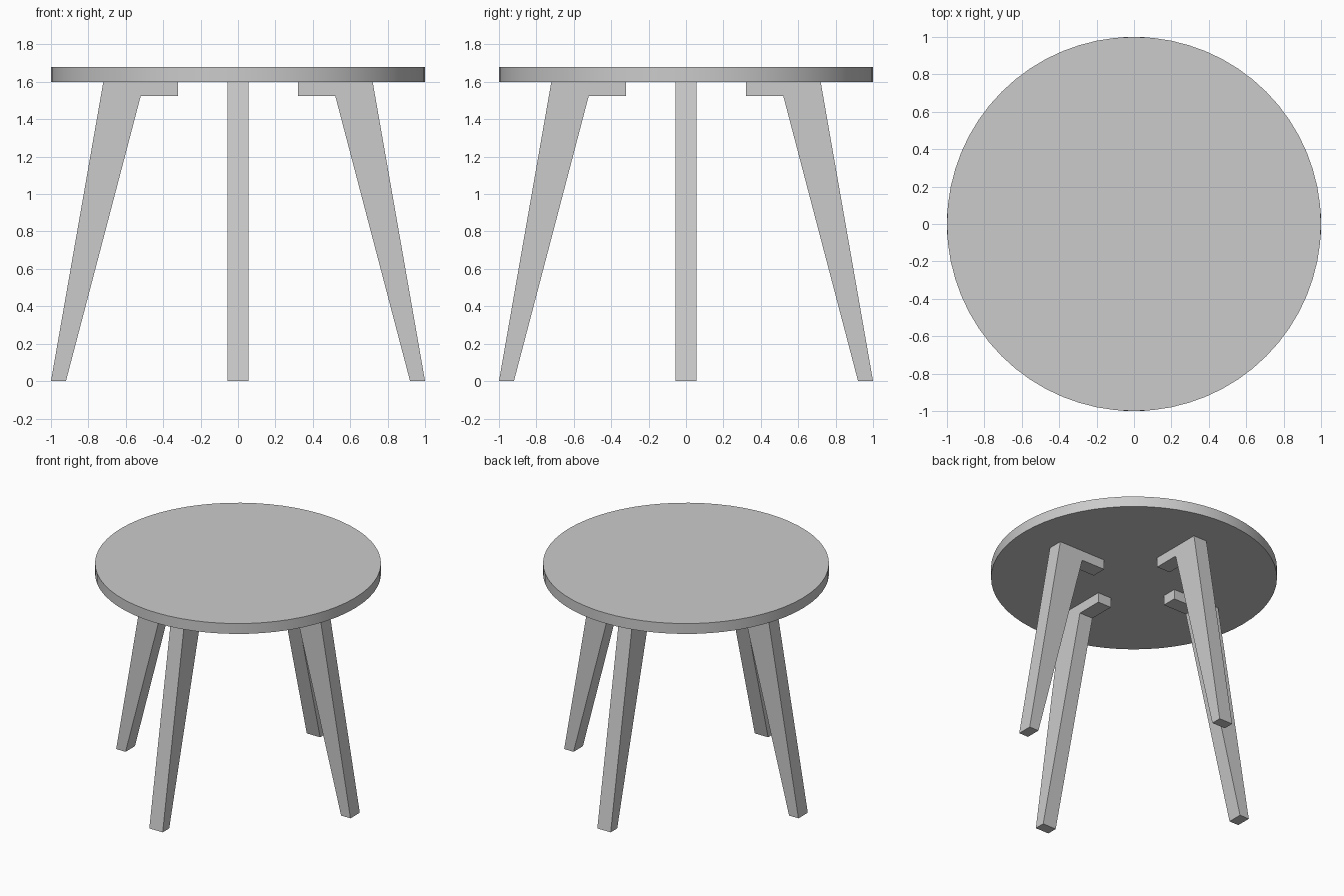
import bpy, bmesh, math
from mathutils import Matrix

cube = bpy.data.objects.get("Cube")
if cube:
    bpy.data.objects.remove(cube, do_unlink=True)

# Single plain grey
grey = bpy.data.materials.new("plain_grey")
grey.use_nodes = True
colour = (0.6, 0.6, 0.6, 1)
grey.diffuse_color = colour
grey.node_tree.nodes["Principled BSDF"].inputs["Base Color"].default_value = colour

TOP_BOTTOM, TOP_HEIGHT = 1.6, 1.68
LEG_HALF_WIDTH = 0.057


def make_object(name, bm):
    bmesh.ops.recalc_face_normals(bm, faces=bm.faces[:])
    mesh = bpy.data.meshes.new(name)
    bm.to_mesh(mesh)
    bm.free()
    mesh.materials.append(grey)
    obj = bpy.data.objects.new(name, mesh)
    bpy.context.collection.objects.link(obj)
    return obj


# Round table top with a smooth rim
bm = bmesh.new()
bmesh.ops.create_cone(bm, cap_ends=True, segments=64, radius1=1, radius2=1,
                      depth=TOP_HEIGHT - TOP_BOTTOM,
                      matrix=Matrix.Translation((0, 0, (TOP_HEIGHT + TOP_BOTTOM) / 2)))
table_top = make_object("table_top", bm)
bpy.ops.object.select_all(action="DESELECT")
table_top.select_set(True)
bpy.context.view_layer.objects.active = table_top
bpy.ops.object.shade_smooth_by_angle(angle=math.radians(30))

# Leg profile: splayed tapering leg with a short bracket under the top
PROFILE = [(0.32, TOP_BOTTOM), (0.32, 1.525), (0.52, 1.525),
           (0.92, 0), (1, 0), (0.72, TOP_BOTTOM)]


def make_leg(name, angle):
    bm = bmesh.new()
    side = bm.faces.new([bm.verts.new((r, -LEG_HALF_WIDTH, z)) for r, z in PROFILE])
    extruded = bmesh.ops.extrude_face_region(bm, geom=[side])
    verts = [v for v in extruded["geom"] if isinstance(v, bmesh.types.BMVert)]
    bmesh.ops.translate(bm, verts=verts, vec=(0, 2 * LEG_HALF_WIDTH, 0))
    # The extrusion keeps the starting face, so the leg is closed on both sides
    bmesh.ops.rotate(bm, verts=bm.verts[:], cent=(0, 0, 0),
                     matrix=Matrix.Rotation(angle, 3, "Z"))
    make_object(name, bm)


for i, place in enumerate(("left", "back", "right", "front")):
    make_leg(place + "_leg", i * math.pi / 2)
